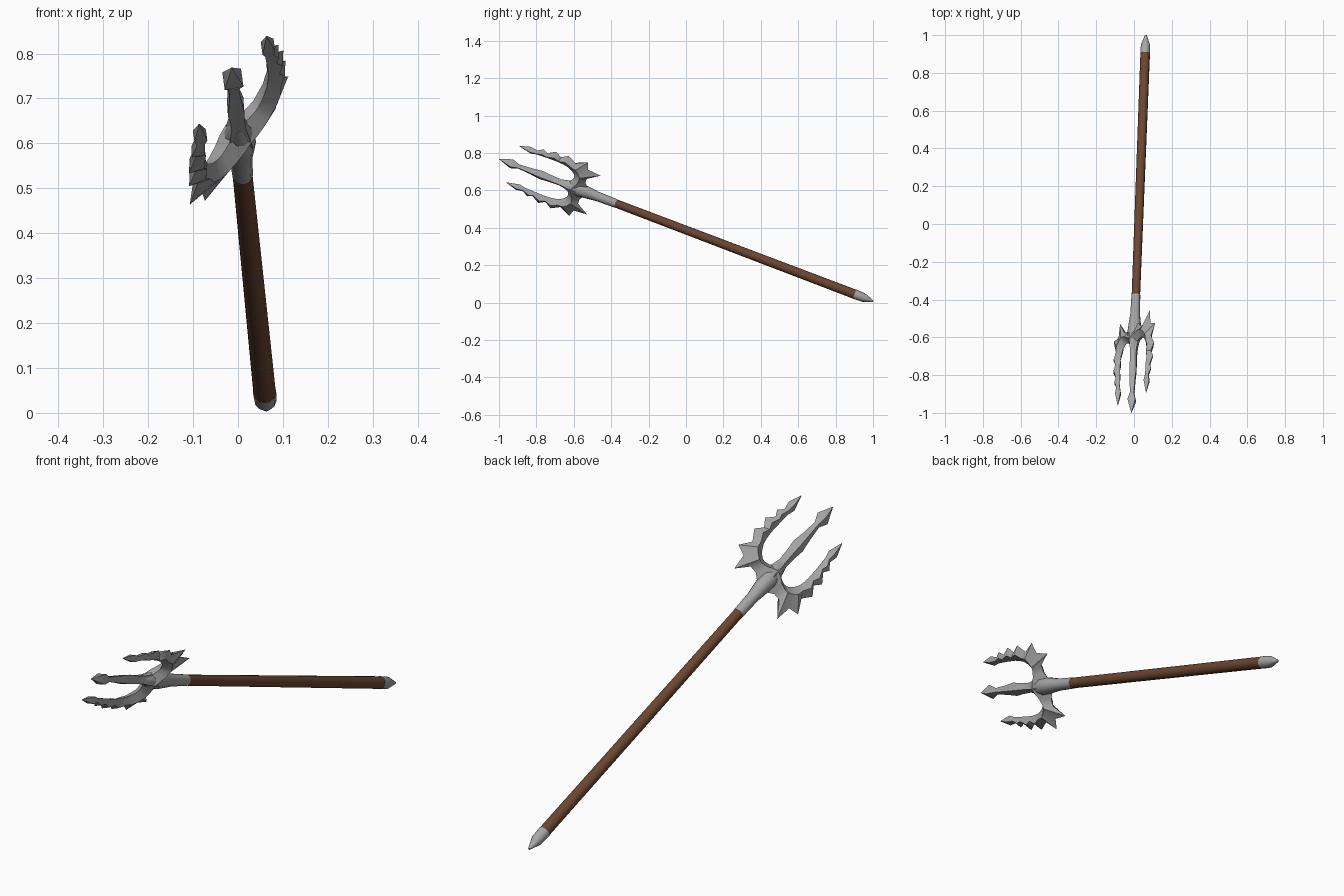
import bpy, math
from mathutils import Vector

if "Cube" in bpy.data.objects:
    bpy.data.objects.remove(bpy.data.objects["Cube"])

# Local frame: A runs along the shaft to the centre tip, L across the prongs, N is the head normal
TIP = Vector((-0.014, -1.0, 0.768))
BUTT = Vector((0.063, 1.0, 0.008))
A = (TIP - BUTT).normalized()
L = Vector((0.586, 0.254, 0.77))
L = (L - A * L.dot(A)).normalized()
N = A.cross(L)
LEN = (TIP - BUTT).length


def place(a, b, n):
    return TIP + A * a + L * b + N * n


def material(name, rgb):
    m = bpy.data.materials.new(name)
    m.diffuse_color = (*rgb, 1)
    m.use_nodes = True
    m.node_tree.nodes["Principled BSDF"].inputs["Base Color"].default_value = m.diffuse_color
    return m


steel = material("grey steel", (0.38, 0.38, 0.38))
wood = material("brown wood", (0.15, 0.062, 0.032))


def loft(name, rings, mat, angle=40):
    """Skin equal-sized rings of points and cap both ends."""
    k = len(rings[0])
    verts = [p for r in rings for p in r]
    faces = [(i * k + j, i * k + (j + 1) % k, (i + 1) * k + (j + 1) % k, (i + 1) * k + j)
             for i in range(len(rings) - 1) for j in range(k)]
    faces += [tuple(reversed(range(k))), tuple(range(len(verts) - k, len(verts)))]
    me = bpy.data.meshes.new(name)
    me.from_pydata(verts, [], faces)
    me.materials.append(mat)
    ob = bpy.data.objects.new(name, me)
    bpy.context.collection.objects.link(ob)
    bpy.ops.object.select_all(action='DESELECT')
    ob.select_set(True)
    bpy.context.view_layer.objects.active = ob
    bpy.ops.object.mode_set(mode='EDIT')
    bpy.ops.mesh.select_all(action='SELECT')
    bpy.ops.mesh.normals_make_consistent(inside=False)
    bpy.ops.object.mode_set(mode='OBJECT')
    bpy.ops.object.shade_smooth_by_angle(angle=math.radians(angle))
    return ob


def turned(name, profile, mat, sides=12):
    """Round part along the shaft from (position, radius) pairs."""
    rings = [[place(a, r * math.cos(2 * math.pi * j / sides), r * math.sin(2 * math.pi * j / sides))
              for j in range(sides)] for a, r in profile]
    return loft(name, rings, mat)


# Shaft, butt spike and socket
turned("shaft", [(-LEN + 0.105, 0.0255), (-0.665, 0.0225)], wood)
turned("butt_spike", [(-LEN, 0.005), (-LEN + 0.055, 0.0245), (-LEN + 0.105, 0.0265)], steel)
turned("socket", [(-0.668, 0.0235), (-0.56, 0.026), (-0.51, 0.032), (-0.455, 0.038),
                  (-0.41, 0.031), (-0.36, 0.018)], steel)

# Centre prong: diamond section with an arrow tip and a swollen middle
centre = [(0, 0.001, 0.001), (-0.072, 0.031, 0.029), (-0.112, 0.014, 0.015), (-0.18, 0.020, 0.019),
          (-0.245, 0.029, 0.024), (-0.29, 0.024, 0.023), (-0.35, 0.021, 0.024),
          (-0.40, 0.032, 0.032), (-0.45, 0.045, 0.038)]
loft("centre_prong", [[place(a, h, 0), place(a, 0, t), place(a, -h, 0), place(a, 0, -t)]
                      for a, h, t in centre], steel)

# Side prong stations: inner edge, outer edge (barbs and back spike), half thickness
side = [(-.078, .127, -.078, .129, .001), (-.150, .108, -.140, .150, .020),
        (-.180, .116, -.180, .143, .013), (-.220, .118, -.208, .164, .018),
        (-.240, .119, -.235, .150, .016), (-.280, .120, -.276, .179, .020),
        (-.305, .120, -.310, .156, .019), (-.335, .117, -.348, .183, .022),
        (-.360, .112, -.395, .153, .022), (-.385, .100, -.455, .187, .024),
        (-.400, .088, -.468, .143, .026), (-.410, .075, -.543, .135, .026),
        (-.412, .060, -.478, .090, .028), (-.405, .040, -.478, .058, .031),
        (-.390, .020, -.500, .030, .035), (-.380, .000, -.520, .000, .036)]


def side_ring(s, mirror):
    inner, outer, t = Vector(s[0:2]), Vector(s[2:4]), s[4]
    d = outer - inner
    ridge = inner + d.normalized() * min(d.length * 0.5, 0.035)
    return [place(inner.x, mirror * inner.y, 0), place(ridge.x, mirror * ridge.y, t),
            place(outer.x, mirror * outer.y, 0), place(ridge.x, mirror * ridge.y, -t)]


for name, mirror in (("upper_prong", 1), ("lower_prong", -1)):
    loft(name, [side_ring(s, mirror) for s in side], steel)
